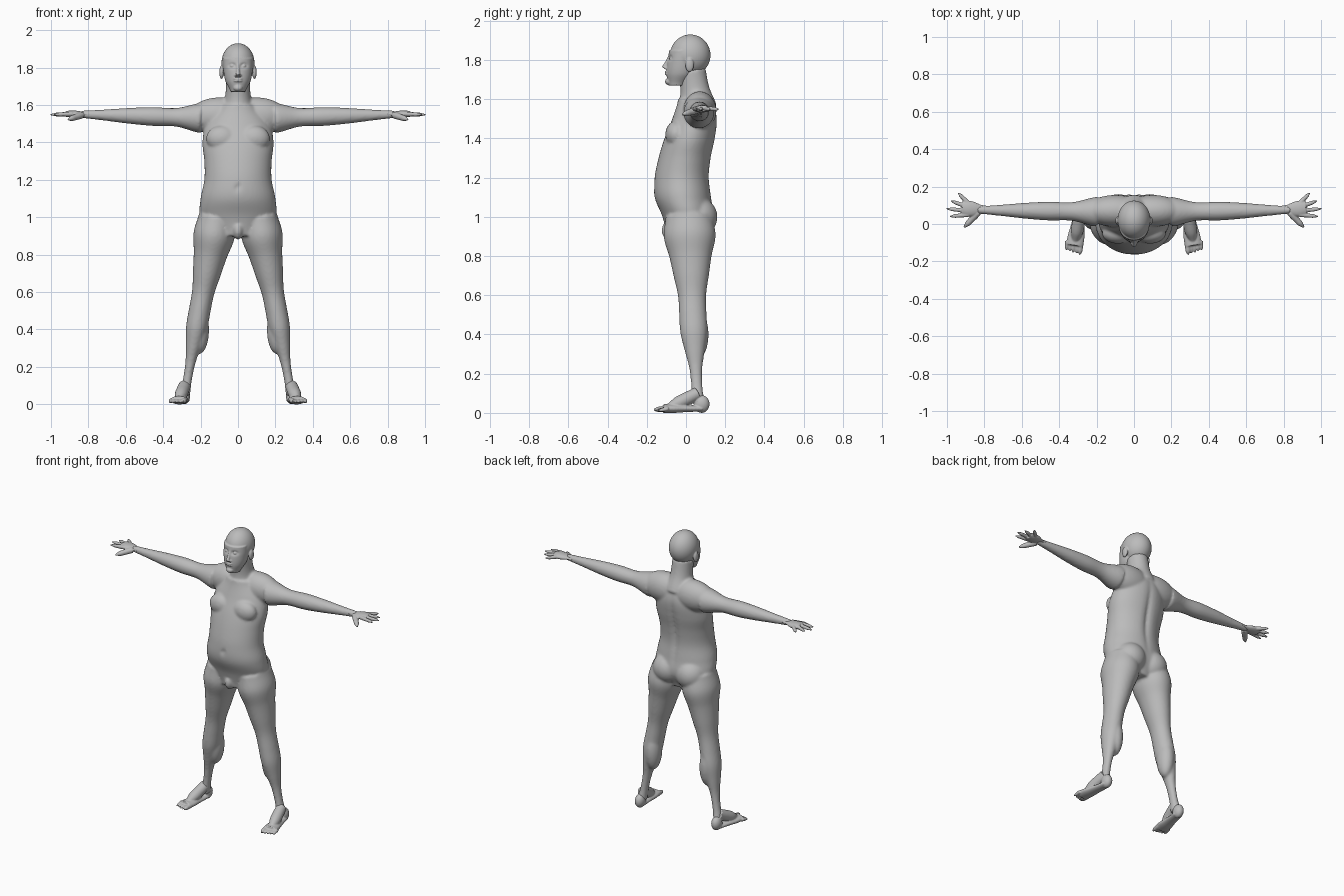
import bpy, bmesh, math
from mathutils import Vector, Matrix

cube = bpy.data.objects.get("Cube")
if cube:
    bpy.data.objects.remove(cube, do_unlink=True)

skin = bpy.data.materials.new("matte grey")
skin.use_nodes = True
grey = (.5, .5, .5, 1)
skin.diffuse_color = grey
skin.node_tree.nodes["Principled BSDF"].inputs["Base Color"].default_value = grey

X, Y, Z = Matrix.Identity(3)
SEGMENTS = 48
STATIONS = 40


def spline(values, t):
    """Smooth curve through evenly spaced values, with t from 0 to 1."""
    last = len(values) - 1
    i = min(int(t * last), last - 1)
    t = t * last - i
    before, a, b, after = (values[max(0, min(last, i + k))] for k in (-1, 0, 1, 2))
    slope_a, slope_b = (b - before) / 2, (after - a) / 2
    ease = t * t * (3 - 2 * t)
    return a + (b - a) * ease + t * (1 - t) * (slope_a * (1 - t) - slope_b * t)


def loft(bm, rings):
    """Skin a row of ellipses, each given as (centre, half axis, half axis)."""
    loops = []
    for centre, u, v in rings:
        angles = [math.tau * k / SEGMENTS for k in range(SEGMENTS)]
        loops.append([bm.verts.new(centre + u * math.cos(a) + v * math.sin(a)) for a in angles])
    for low, high in zip(loops, loops[1:]):
        for k in range(SEGMENTS):
            bm.faces.new((low[k - 1], low[k], high[k], high[k - 1]))
    bm.faces.new(loops[0])
    bm.faces.new(loops[-1])


def limb(bm, start, end, radii, depth=1.0):
    """Tapered tube; radii are spread evenly along it, depth flattens it."""
    start, end = Vector(start), Vector(end)
    along = (end - start).normalized()
    u = along.cross(Y if abs(along.z) > abs(along.xy.length) else Z).normalized()
    v = u.cross(along) * depth
    rings = []
    for k in range(STATIONS + 1):
        t = k / STATIONS
        r = spline(radii, t)
        rings.append((start.lerp(end, t), u * r, v * r))
    loft(bm, rings)


def trunk(bm, bottom, top, widths, fronts, backs):
    """Upright symmetric form; each profile is spread evenly over its height."""
    rings = []
    for k in range(STATIONS + 1):
        t = k / STATIONS
        width, front, back = (spline(profile, t) for profile in (widths, fronts, backs))
        centre = Vector((0, (back - front) / 2, bottom + (top - bottom) * t))
        rings.append((centre, X * width, Y * (front + back) / 2))
    loft(bm, rings)


def ball(bm, centre, radii):
    matrix = Matrix.LocRotScale(Vector(centre), None, Vector(radii))
    bmesh.ops.create_uvsphere(bm, u_segments=SEGMENTS, v_segments=STATIONS, radius=1, matrix=matrix)


def digit(bm, start, end, radius):
    """Finger or toe with a rounded tip."""
    limb(bm, start, end, [radius * k for k in (1, 1, .9, .8, .3)])


def dent(bm, facing, x, z, width, height, depth):
    """Press a soft hollow into the front (-1) or back (1)."""
    for vert in bm.verts:
        if vert.co.y * facing > 0:
            across = (abs(vert.co.x) - x) / width
            up = (vert.co.z - z) / height
            vert.co.y -= facing * depth * math.exp(-across ** 2 - up ** 2)


def mirror(bm):
    """Copy everything built so far to the other side."""
    copy = bmesh.ops.duplicate(bm, geom=bm.verts[:] + bm.edges[:] + bm.faces[:])
    verts = [item for item in copy["geom"] if isinstance(item, bmesh.types.BMVert)]
    bmesh.ops.scale(bm, verts=verts, vec=(-1, 1, 1))


def finish(name, bm, voxel, smoothing):
    """Fuse the overlapping forms into one smooth surface."""
    bmesh.ops.recalc_face_normals(bm, faces=bm.faces)
    mesh = bpy.data.meshes.new(name)
    bm.to_mesh(mesh)
    bm.free()
    mesh.materials.append(skin)
    obj = bpy.data.objects.new(name, mesh)
    bpy.context.collection.objects.link(obj)
    fuse = obj.modifiers.new("fuse", "REMESH")
    fuse.mode = "VOXEL"
    fuse.voxel_size = voxel
    fuse.use_smooth_shade = True
    soften = obj.modifiers.new("soften", "SMOOTH")
    soften.iterations = smoothing


# Landmarks on the left side
shoulder, wrist = Vector((.2, .065, 1.53)), Vector((.84, .075, 1.55))
hip, knee, ankle = Vector((.11, .015, 1)), Vector((.205, .035, .5)), Vector((.285, .06, .05))

# Body: limbs, shoulders, chest and buttocks on both sides
body = bmesh.new()
limb(body, shoulder, wrist, (.08, .05, .05, .042, .03, .02))
limb(body, hip, knee, (.1, .11, .09, .075, .06, .058), depth=1.2)
limb(body, knee, ankle, (.058, .057, .043, .028, .024, .028), depth=1.2)
ball(body, knee - Z * .1 + Y * .02, (.05, .06, .13))
ball(body, (.1, .07, 1.54), (.16, .085, .1))
ball(body, (.085, -.05, 1.42), (.085, .055, .07))
ball(body, (.085, .06, 1), (.1, .1, .1))
mirror(body)

# Body: trunk with spine groove and navel, neck and groin
trunk(body, .9, 1.6,
      widths=(.12, .2, .2, .18, .18, .19, .17, .1),
      fronts=(.1, .12, .16, .16, .14, .11, .07, .04),
      backs=(.1, .14, .13, .12, .13, .15, .16, .14))
dent(body, 1, 0, 1.3, .02, .2, .015)
dent(body, -1, 0, 1.16, .012, .015, .012)
limb(body, (0, .06, 1.55), (0, .03, 1.75), (.09, .068, .064), depth=1.1)
ball(body, (0, -.08, .93), (.03, .045, .05))
finish("body", body, voxel=.008, smoothing=6)

# Head: skull and face with pressed eye sockets
head = bmesh.new()
ball(head, (0, .022, 1.825), (.088, .103, .105))
trunk(head, 1.67, 1.85,
      widths=(.04, .068, .078, .08),
      fronts=(.09, .1, .096, .086),
      backs=(0, .05, .06, .06))
dent(head, -1, .031, 1.81, .018, .012, .014)

# Head: nose, lips, chin, eyes and ears
limb(head, (0, -.085, 1.82), (0, -.112, 1.758), (.006, .008, .013))
for height in (1.728, 1.74):
    ball(head, (0, -.096, height), (.024, .012, .005))
ball(head, (0, -.085, 1.69), (.025, .022, .018))
for side in (-1, 1):
    ball(head, (.031 * side, -.075, 1.808), (.012, .012, .008))
    ball(head, (.012 * side, -.1, 1.758), (.008, .01, .007))
    ball(head, (.088 * side, .018, 1.775), (.012, .022, .036))
finish("head", head, voxel=.004, smoothing=3)

# Hands: palm, four fanned fingers and a lower thumb
hands = bmesh.new()
limb(hands, wrist - X * .05, (.92, .085, 1.552), (.023, .026, .038, .042, .036), depth=.45)
for i, reach in enumerate((.985, 1.004, .98, .94)):
    digit(hands, (.885, .05 + .02 * i, 1.552), (reach, .04 + .042 * i, 1.548), .012)
digit(hands, (.835, .06, 1.546), (.908, -.018, 1.522), .018)
mirror(hands)
finish("hands", hands, voxel=.0035, smoothing=3)

# Feet: heel, sole, sloping instep and five toes
feet = bmesh.new()
ball(feet, (.287, .08, .045), (.031, .04, .045))
limb(feet, (.287, .08, .022), (.317, -.115, .022), (.03, .033, .038, .045, .045), depth=.5)
limb(feet, ankle + Z * .05, (.315, -.09, .025), (.032, .034, .033, .02))
for i in range(5):
    radius = .011 if i else .016
    x = .285 + .018 * i
    digit(feet, (x, -.09, .022), (x + .005, -.165 + .006 * i, radius), radius)
mirror(feet)
finish("feet", feet, voxel=.004, smoothing=4)
